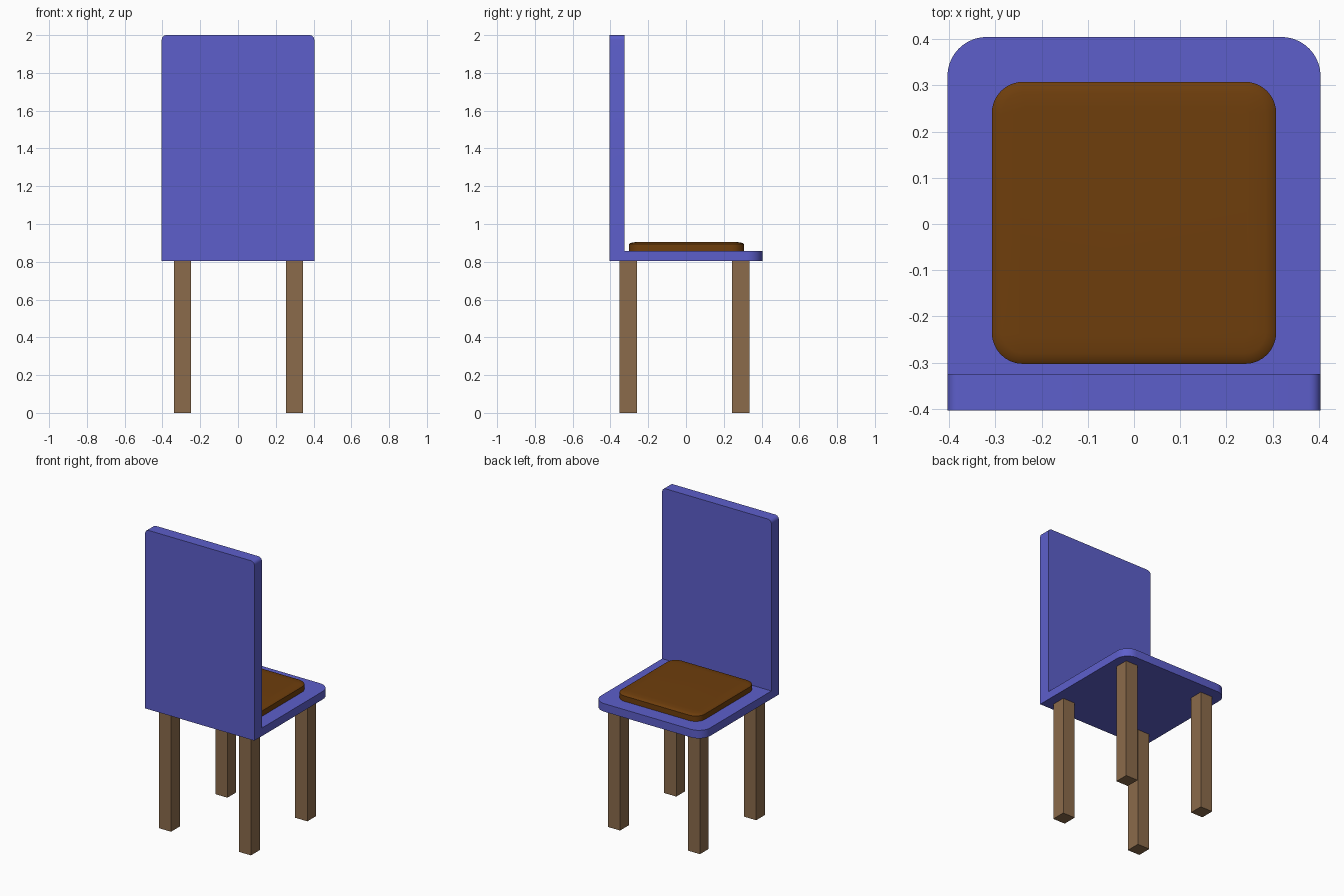
import bpy, bmesh, math
from mathutils import Vector

if "Cube" in bpy.data.objects:
    bpy.data.objects.remove(bpy.data.objects["Cube"])


def material(name, rgb):
    m = bpy.data.materials.new(name)
    m.diffuse_color = (*rgb, 1.0)
    m.use_nodes = True
    m.node_tree.nodes["Principled BSDF"].inputs["Base Color"].default_value = m.diffuse_color
    return m


BLUE = material("violet blue", (0.109, 0.114, 0.597))
BROWN = material("dark brown", (0.156, 0.048, 0.0037))
WOOD = material("light wood", (0.258, 0.147, 0.070))


def finish(bm, name, mat, smooth=True):
    bmesh.ops.recalc_face_normals(bm, faces=bm.faces[:])
    mesh = bpy.data.meshes.new(name)
    bm.to_mesh(mesh)
    bm.free()
    mesh.materials.append(mat)
    ob = bpy.data.objects.new(name, mesh)
    bpy.context.collection.objects.link(ob)
    if smooth:
        mesh.polygons.foreach_set("use_smooth", [True] * len(mesh.polygons))
        mesh.set_sharp_from_angle(angle=math.radians(30))
    return ob


def box(bm, lo, hi):
    lo, hi = Vector(lo), Vector(hi)
    for v in bmesh.ops.create_cube(bm, size=1)["verts"]:
        v.co = (lo + hi) / 2 + v.co * (hi - lo)


def round_edges(bm, test, radius, segments):
    edges = [e for e in bm.edges if test(*(v.co for v in e.verts))]
    bmesh.ops.bevel(bm, geom=edges, offset=radius, segments=segments,
                    profile=0.5, affect='EDGES')


# Seat and backrest: one L-shaped side profile, extruded across the width
W = 0.404
profile = [(-0.404, 0.803), (0.405, 0.803), (0.405, 0.857),
           (-0.325, 0.857), (-0.325, 2.0), (-0.404, 2.0)]
bm = bmesh.new()
side = bm.faces.new([bm.verts.new((-W, y, z)) for y, z in profile])
ext = bmesh.ops.extrude_face_region(bm, geom=[side])["geom"]
bmesh.ops.translate(bm, vec=(2 * W, 0, 0),
                    verts=[g for g in ext if isinstance(g, bmesh.types.BMVert)])
# rounded far corners of the seat, then small rounding on the backrest top
round_edges(bm, lambda a, b: abs(a.x - b.x) < 1e-4 and min(a.y, b.y) > 0.4, 0.085, 10)
round_edges(bm, lambda a, b: abs(a.x - b.x) < 1e-4 and min(a.z, b.z) > 1.99, 0.025, 6)
finish(bm, "seat_and_backrest", BLUE)

# Cushion: rounded square with a softly sloped top
bm = bmesh.new()
box(bm, (-0.308, -0.303, 0.857), (0.308, 0.308, 0.893))
round_edges(bm, lambda a, b: abs(a.z - b.z) > 0.01, 0.068, 8)
bm.faces.ensure_lookup_table()
top = max(bm.faces, key=lambda f: f.calc_center_median().z)
for inset, rise in ((0.008, 0.006), (0.015, 0.004), (0.035, 0.002)):
    bmesh.ops.inset_region(bm, faces=[top], thickness=inset, use_even_offset=True)
    for v in top.verts:
        v.co.z += rise
finish(bm, "cushion", BROWN)

# Four square legs
for end, (y0, y1) in (("back", (-0.353, -0.259)), ("front", (0.243, 0.335))):
    for hand, (x0, x1) in (("left", (-0.338, -0.248)), ("right", (0.253, 0.343))):
        bm = bmesh.new()
        box(bm, (x0, y0, 0), (x1, y1, 0.804))
        finish(bm, f"{end}_{hand}_leg", WOOD, smooth=False)
